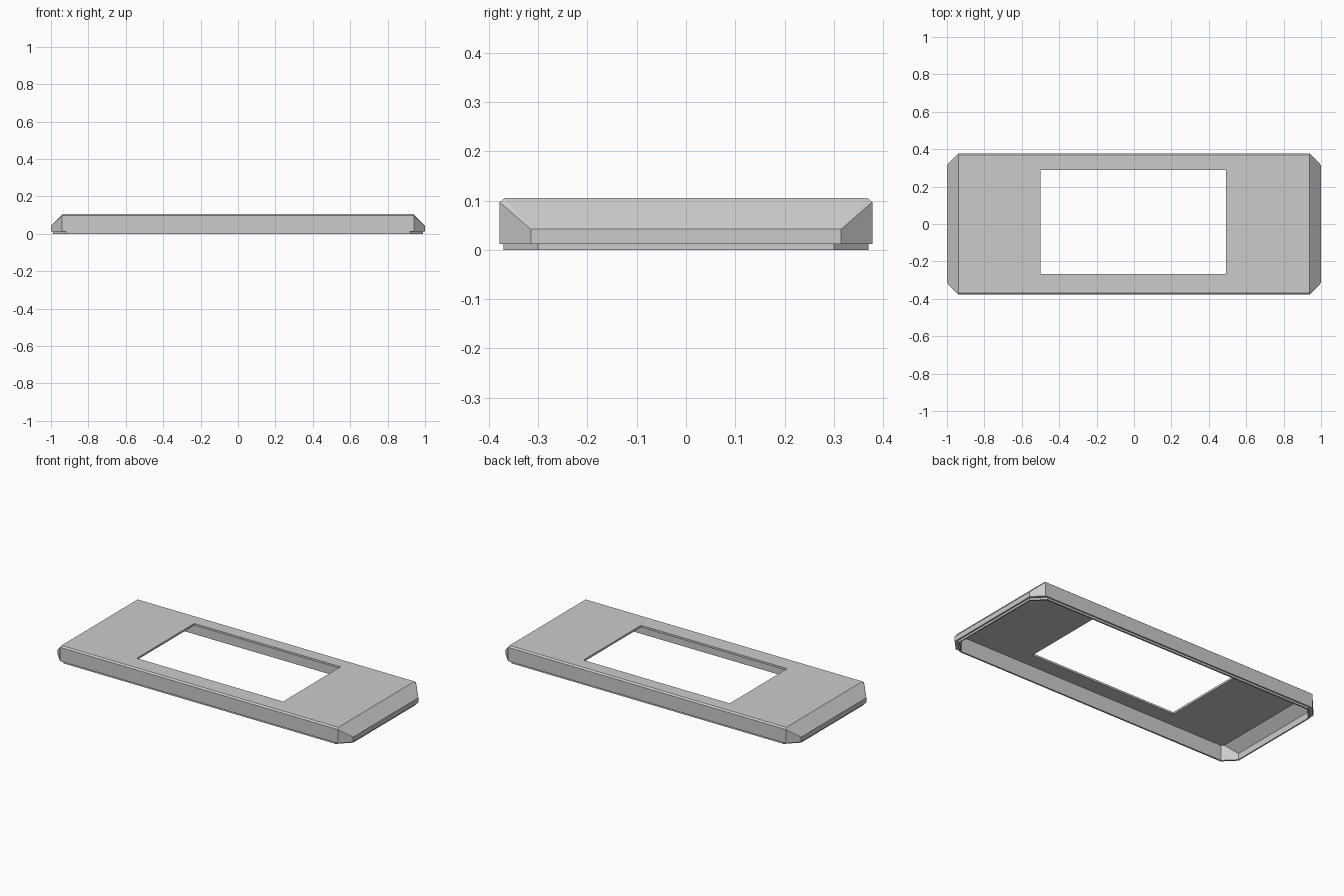
import bpy, bmesh

cube = bpy.data.objects.get("Cube")
if cube:
    bpy.data.objects.remove(cube, do_unlink=True)

grey = bpy.data.materials.new("light grey")
grey.use_nodes = True
colour = (0.6, 0.6, 0.6, 1)
grey.diffuse_color = colour
grey.node_tree.nodes["Principled BSDF"].inputs["Base Color"].default_value = colour


def hull(name, quarter):
    """Convex solid from one corner's points mirrored in x and y."""
    bm = bmesh.new()
    for x, y, z in quarter:
        for sx in (-1, 1):
            for sy in (-1, 1):
                bm.verts.new((sx * x, sy * y, z))
    bmesh.ops.convex_hull(bm, input=bm.verts[:])
    bmesh.ops.dissolve_limit(bm, angle_limit=0.03, verts=bm.verts[:], edges=bm.edges[:])
    bmesh.ops.recalc_face_normals(bm, faces=bm.faces[:])
    mesh = bpy.data.meshes.new(name)
    bm.to_mesh(mesh)
    bm.free()
    mesh.materials.append(grey)
    obj = bpy.data.objects.new(name, mesh)
    bpy.context.scene.collection.objects.link(obj)
    return obj


def combine(target, tool, operation):
    """Apply a boolean and discard its tool."""
    mod = target.modifiers.new(operation, 'BOOLEAN')
    mod.operation = operation
    mod.solver = 'EXACT'
    mod.object = tool
    bpy.context.view_layer.objects.active = target
    bpy.ops.object.modifier_apply(modifier=mod.name)
    bpy.data.objects.remove(tool, do_unlink=True)


# Outer body: clipped corners, sloped ends, fine bevel along the long edges
cover = hull("bezel_cover", [
    (1, 0.315, 0.012), (0.94, 0.378, 0.012), (1, 0.315, 0.042),
    (0.94, 0.378, 0.097), (0.937, 0.368, 0.105)])

# Recessed lip below the body
lip = hull("bottom_lip", [(x, y, z) for z in (0, 0.025)
                          for x, y in ((0.99, 0.30), (0.92, 0.37))])
combine(cover, lip, 'UNION')

# Hollow underside following the outer shape
cavity = hull("cavity_cutter", [
    (0.982, 0.293, -0.05), (0.915, 0.36, -0.05), (0.982, 0.293, 0.038),
    (0.915, 0.36, 0.093), (0.927, 0.348, 0.093)])
cavity.hide_render = True
combine(cover, cavity, 'DIFFERENCE')

# Rectangular window, slightly off centre
window = hull("window_cutter", [(0.495, 0.278, 0.05), (0.495, 0.278, 0.2)])
window.location = (-0.004, 0.012, 0)
window.hide_render = True
bpy.context.view_layer.update()
combine(cover, window, 'DIFFERENCE')

for face in cover.data.polygons:
    face.use_smooth = False
    face.material_index = 0
